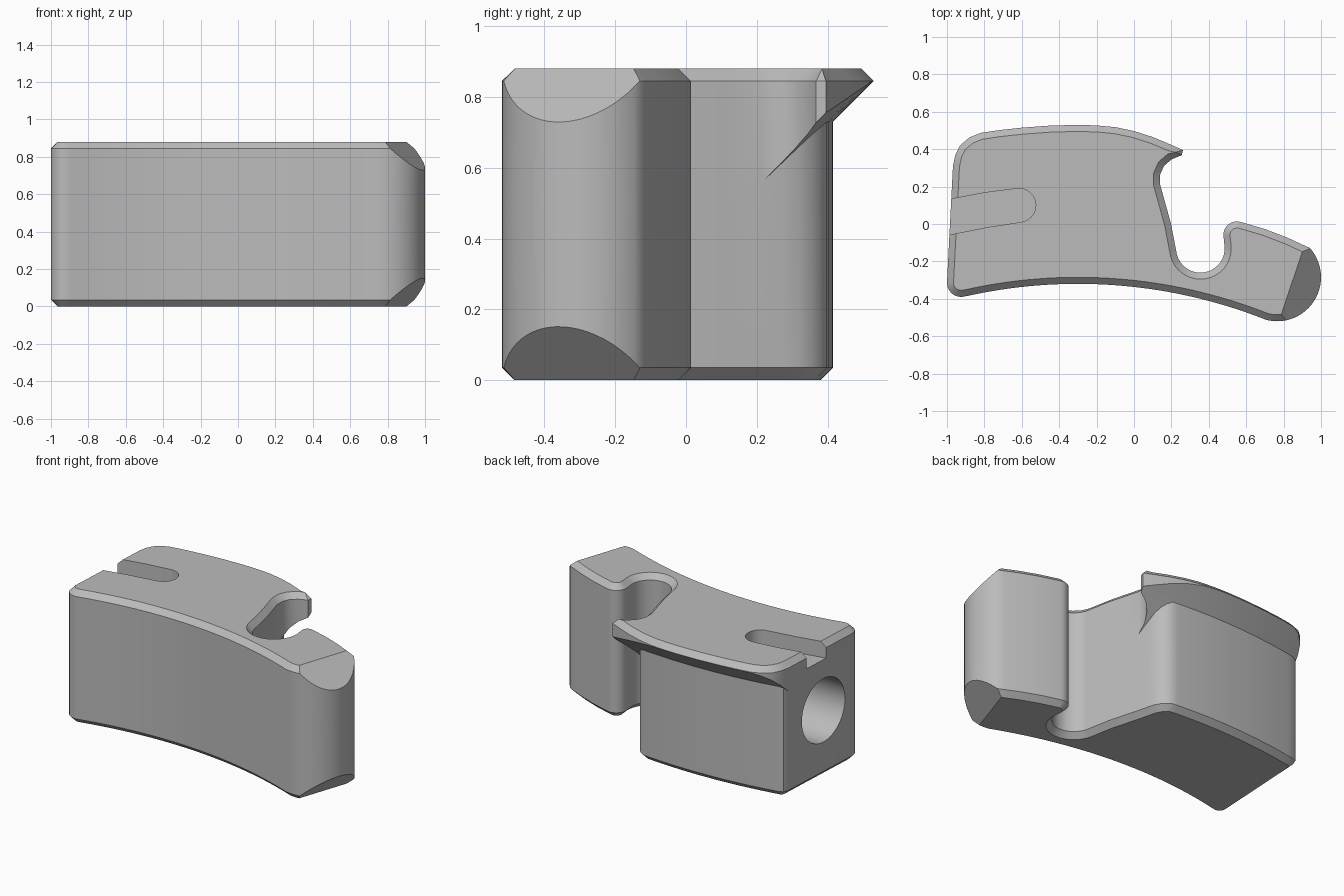
import bpy, bmesh, math
from mathutils import Vector

if "Cube" in bpy.data.objects:
    bpy.data.objects.remove(bpy.data.objects["Cube"])

H, CH = 0.88, 0.035            # height, edge chamfer
CX, CY = -0.3, -3.05           # common centre of the long curves
RB = 3.465                     # radius of the back wall

grey = bpy.data.materials.new("grey")
grey.diffuse_color = (0.5, 0.5, 0.5, 1)
grey.use_nodes = True
grey.node_tree.nodes["Principled BSDF"].inputs["Base Color"].default_value = grey.diffuse_color


def arc(cx, cy, r, a0, a1, n):
    return [(cx + r * math.cos(math.radians(a0 + (a1 - a0) * i / n)),
             cy + r * math.sin(math.radians(a0 + (a1 - a0) * i / n))) for i in range(n + 1)]


def back_wall(x):
    return (x, CY + math.sqrt(RB ** 2 - (x - CX) ** 2))


def lip_z(p):
    """Height of the conical underside of the lip."""
    return max(0.5, 0.73 + math.hypot(p[0] - CX, p[1] - CY) - RB)


def inset(pts, d):
    """Move a counter-clockwise outline inward; collapse edges that flip."""
    P = [Vector(p) for p in pts]
    n, out = len(P), []
    for i in range(n):
        a = (P[i] - P[i - 1]).normalized()
        b = (P[(i + 1) % n] - P[i]).normalized()
        m = Vector((-a.y - b.y, a.x + b.x)).normalized()
        out.append(P[i] + m * min(d / max(m.dot(Vector((-a.y, a.x))), 0.1), 1.5 * d))
    for i in range(n):
        j = (i + 1) % n
        if (out[j] - out[i]).dot(P[j] - P[i]) < 0:
            out[i] = out[j] = (out[i] + out[j]) / 2
    return [tuple(p) for p in out]


def loft(name, rings):
    """Skin matching rings of 3D points and close both ends."""
    bm = bmesh.new()
    R = [[bm.verts.new(p) for p in ring] for ring in rings]
    n = len(R[0])
    for lo, hi in zip(R, R[1:]):
        for i in range(n):
            j = (i + 1) % n
            bm.faces.new((lo[i], lo[j], hi[j], hi[i]))
    bm.faces.new(R[0][::-1])
    bm.faces.new(R[-1])
    bmesh.ops.remove_doubles(bm, verts=bm.verts, dist=0.0005)
    return finish(name, bm)


def finish(name, bm):
    bmesh.ops.recalc_face_normals(bm, faces=bm.faces)
    me = bpy.data.meshes.new(name)
    bm.to_mesh(me)
    bm.free()
    me.materials.append(grey)
    ob = bpy.data.objects.new(name, me)
    bpy.context.collection.objects.link(ob)
    return ob


# plain walls: front curve, rounded end, rear nose, notch
start = (arc(-0.925, -0.315, 0.075, 180, 275, 6)
         + arc(CX, CY, 2.73, 102.5, 68.3, 30)
         + arc(0.765, -0.285, 0.235, 264, 402, 24)
         + [(0.9, -0.11), (0.82, -0.073), (0.7, -0.027)]
         + arc(0.55, -0.058, 0.072, 72, 185, 10)
         + arc(0.355, -0.13, 0.13, 2, -165, 18)
         + [(0.198, 0.0), (0.165, 0.12), (0.14, 0.21)])
# hooked lip, and the wall below it, point for point
lip = [(0.14, 0.265), (0.16, 0.31), (0.2, 0.345), (0.255, 0.368), (0.262, 0.395), (0.2, 0.423),
       (0.1, 0.465), (0, 0.497), (-0.1, 0.518), (-0.2, 0.527), (-0.3, 0.53), (-0.45, 0.526),
       (-0.6, 0.515), (-0.72, 0.502), (-0.82, 0.487), (-0.88, 0.463), (-0.93, 0.42), (-0.955, 0.37)]
wall = ([(0.123, 0.275), (0.11, 0.32), (0.09, 0.355), (0.065, 0.38), (0.035, 0.398)]
        + [back_wall(x) for x in (0, -0.06, -0.12, -0.2, -0.27, -0.34, -0.48,
                                  -0.62, -0.73, -0.82, -0.88, -0.93)] + [(-0.955, 0.345)])
end = [(-0.968, 0.31)]
top = start + lip + end
low = start + wall + end

block = loft("block", [
    [(x, y, 0) for x, y in inset(low, CH)],
    [(x, y, CH) for x, y in low],
    [(x, y, lip_z((x, y))) for x, y in low],
    [(x, y, min(lip_z((x, y)), H - CH)) for x, y in top],
    [(x, y, H - CH) for x, y in top],
    [(x, y, H) for x, y in inset(top, CH)]])

# sloped cuts on the rounded end, above and below
bm = bmesh.new()
bm.from_mesh(block.data)
for z, s in ((H, 1), (0, -1)):
    cut = bmesh.ops.bisect_plane(bm, geom=bm.verts[:] + bm.edges[:] + bm.faces[:], dist=1e-5,
                                 plane_co=(0.785, -0.49, z), plane_no=(0.95, -0.32, s),
                                 clear_outer=True)
    edges = [e for e in cut["geom_cut"] if isinstance(e, bmesh.types.BMEdge)]
    bmesh.ops.holes_fill(bm, edges=edges, sides=0)
bmesh.ops.recalc_face_normals(bm, faces=bm.faces)
bm.to_mesh(block.data)
bm.free()

# top slot and round side hole
slot = arc(-0.615, 0.1, 0.09, -80, 100, 20) + [(-0.8, 0.167), (-1.1, 0.11), (-1.1, -0.08), (-0.8, -0.02)]
slot_cutter = loft("slot_cutter", [[(x, y, z) for x, y in slot] for z in (0.775, 1.0)])
hole = arc(-0.03, 0.44, 0.21, 0, 352.5, 47)
hole_cutter = loft("hole_cutter", [[(x, y, z) for y, z in hole] for x in (-1.1, -0.4)])
cutters = (slot_cutter, hole_cutter)
for c in cutters:
    c.hide_render = True
    mod = block.modifiers.new(c.name, 'BOOLEAN')
    mod.operation, mod.solver, mod.object = 'DIFFERENCE', 'EXACT', c
dg = bpy.context.evaluated_depsgraph_get()
cut_mesh = bpy.data.meshes.new_from_object(block.evaluated_get(dg))
block.modifiers.clear()
block.data = cut_mesh
for c in cutters:
    bpy.data.objects.remove(c)

bpy.ops.object.select_all(action='DESELECT')
block.select_set(True)
bpy.context.view_layer.objects.active = block
bpy.ops.object.shade_smooth_by_angle(angle=math.radians(28))
